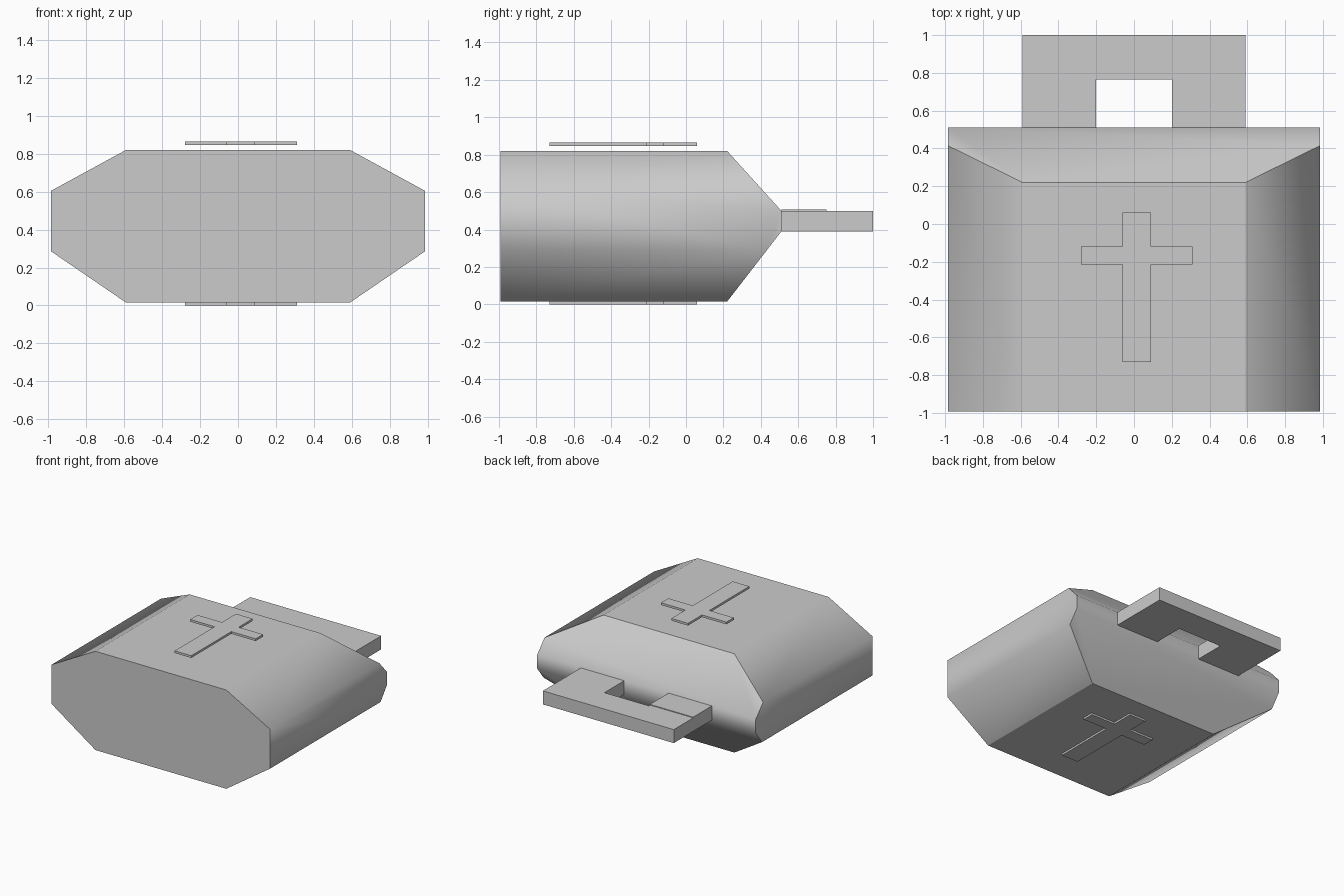
import bpy
import bmesh

cube = bpy.data.objects.get("Cube")
if cube:
    bpy.data.objects.remove(cube, do_unlink=True)

grey = bpy.data.materials.new("plain grey")
grey.use_nodes = True
colour = (0.6, 0.6, 0.6, 1)
grey.diffuse_color = colour
grey.node_tree.nodes["Principled BSDF"].inputs["Base Color"].default_value = colour


def make_object(name, bm):
    bmesh.ops.recalc_face_normals(bm, faces=bm.faces)
    mesh = bpy.data.meshes.new(name)
    bm.to_mesh(mesh)
    bm.free()
    mesh.materials.append(grey)
    obj = bpy.data.objects.new(name, mesh)
    bpy.context.collection.objects.link(obj)
    return obj


def extrude_outline(points, offset):
    """Prism made by sweeping a flat outline along an offset."""
    bm = bmesh.new()
    face = bm.faces.new([bm.verts.new(p) for p in points])
    swept = bmesh.ops.extrude_face_region(bm, geom=[face])["geom"]
    bmesh.ops.translate(bm, vec=offset,
                        verts=[v for v in swept if isinstance(v, bmesh.types.BMVert)])
    # Extruding may drop the starting cap
    open_edges = [e for e in bm.edges if e.is_boundary]
    if open_edges:
        bmesh.ops.holes_fill(bm, edges=open_edges)
    return bm


def plate(name, outline, z0, z1):
    bm = extrude_outline([(x, y, z0) for x, y in outline], (0, 0, z1 - z0))
    return make_object(name, bm)


# Body: octagonal prism, its back end cut to a wedge by two slanted planes
half_w, half_flat = 0.985, 0.59
back, shoulder, bottom, top = 0.51, 0.22, 0.015, 0.82
right_half = [(half_flat, bottom), (half_w, 0.285), (half_w, 0.605), (half_flat, top)]
octagon = right_half + [(-x, z) for x, z in reversed(right_half)]
body = extrude_outline([(x, -0.993, z) for x, z in octagon], (0, back + 0.993, 0))
for z, normal in ((top, (0, 0.32, 0.29)), (bottom, (0, 0.375, -0.29))):
    bmesh.ops.bisect_plane(body, geom=body.verts[:] + body.edges[:] + body.faces[:],
                           plane_co=(0, shoulder, z), plane_no=normal, clear_outer=True)
    bmesh.ops.holes_fill(body, edges=[e for e in body.edges if e.is_boundary])

# Soft shading around the flanks and the blunt back edge, crisp edges elsewhere
for face in body.faces:
    face.smooth = True
for edge in body.edges:
    a, b = (v.co for v in edge.verts)
    flank = abs(a.y - b.y) > 0.8 and abs(a.x) > 0.9
    back_edge = abs(a.x - b.x) > 1.5 and min(a.y, b.y) > back - 0.01
    edge.smooth = flank or back_edge
make_object("body", body)

# Handle: flat bracket with an opening against the body
handle_half = [(0.2, 0.765), (0.2, back), (half_flat, back), (half_flat, 1.0)]
handle = handle_half + [(-x, y) for x, y in reversed(handle_half)]
plate("handle", handle, 0.39, 0.5)
plate("handle_pad", [(-half_flat, back), (-0.2, back), (-0.2, 0.75), (-half_flat, 0.75)],
      0.498, 0.506)

# Raised cross above and below
centre = 0.015
arm = [(0.075, -0.73), (0.075, -0.215), (0.295, -0.215),
       (0.295, -0.12), (0.075, -0.12), (0.075, 0.06)]
cross = [(centre + x, y) for x, y in arm] + [(centre - x, y) for x, y in reversed(arm)]
plate("top_cross", cross, 0.847, 0.865)
plate("bottom_cross", cross, 0.0, 0.018)
